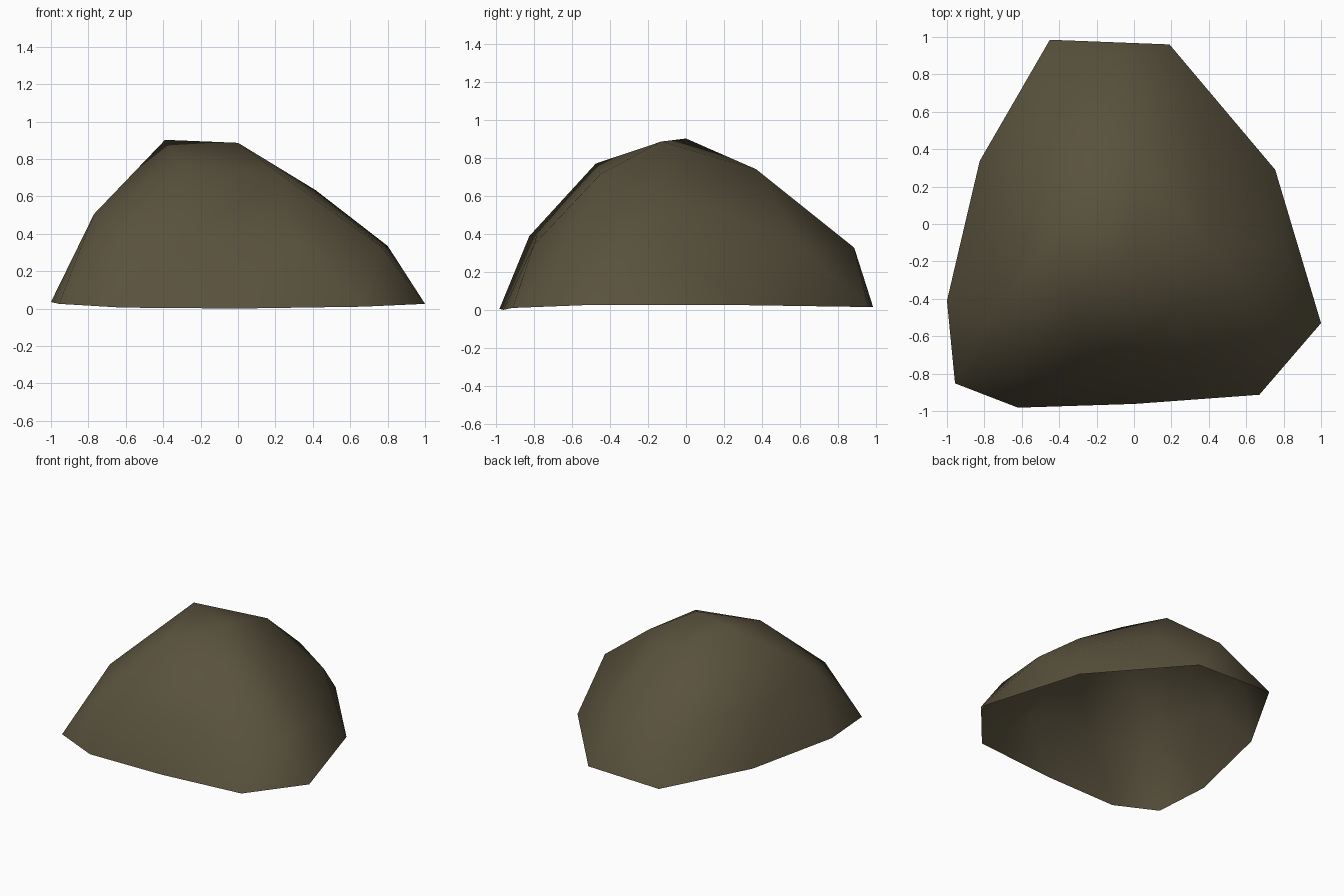
import bpy, bmesh

if "Cube" in bpy.data.objects:
    bpy.data.objects.remove(bpy.data.objects["Cube"])

# Half of a dented low-poly sphere: top corner and three rings, all counter-clockwise
top = (0, -.13, .886)
crown = [(.415, -.125, .633), (0, .37, .74), (-.39, 0, .902),
         (-.325, -.475, .77), (.23, -.45, .715)]
shoulder = [(.8, -.12, .335), (.33, .61, .335), (-.07, .885, .328), (-.57, .53, .41),
            (-.77, .0, .43), (-.77, -.515, .505), (-.65, -.825, .388),
            (-.25, -.785, .395), (.3, -.8, .345), (.765, -.575, .33)]
rim = [(.755, .29, .025), (.19, .96, .015), (-.45, .985, .015), (-.825, .337, .03),
       (-1.0, -.41, .035), (-.957, -.852, .025), (-.62, -.982, .005),
       (0, -.962, .0), (.67, -.913, .01), (1.0, -.53, .025)]

bm = bmesh.new()
T = bm.verts.new(top)
C, S, R = ([bm.verts.new(p) for p in ring] for ring in (crown, shoulder, rim))

# Crown cap and the band from crown to shoulder
for k in range(5):
    n = (k + 1) % 5
    a, m, b = S[2 * k], S[2 * k + 1], S[(2 * k + 2) % 10]
    for tri in ((T, C[k], C[n]), (C[k], a, m), (C[k], m, C[n]), (C[n], m, b)):
        bm.faces.new(tri)
# Lower band, open underneath
for i in range(10):
    bm.faces.new((S[i], R[i], S[(i + 1) % 10]))
    bm.faces.new((S[i], R[i - 1], R[i]))
for f in bm.faces:
    f.smooth = True

mesh = bpy.data.meshes.new("boulder")
bm.to_mesh(mesh)
bm.free()

# Single olive-brown stone colour
stone = bpy.data.materials.new("olive_brown_stone")
stone.diffuse_color = (.1, .083, .047, 1)
stone.use_nodes = True
stone.node_tree.nodes["Principled BSDF"].inputs["Base Color"].default_value = stone.diffuse_color
mesh.materials.append(stone)
boulder = bpy.data.objects.new("boulder", mesh)
bpy.context.collection.objects.link(boulder)
